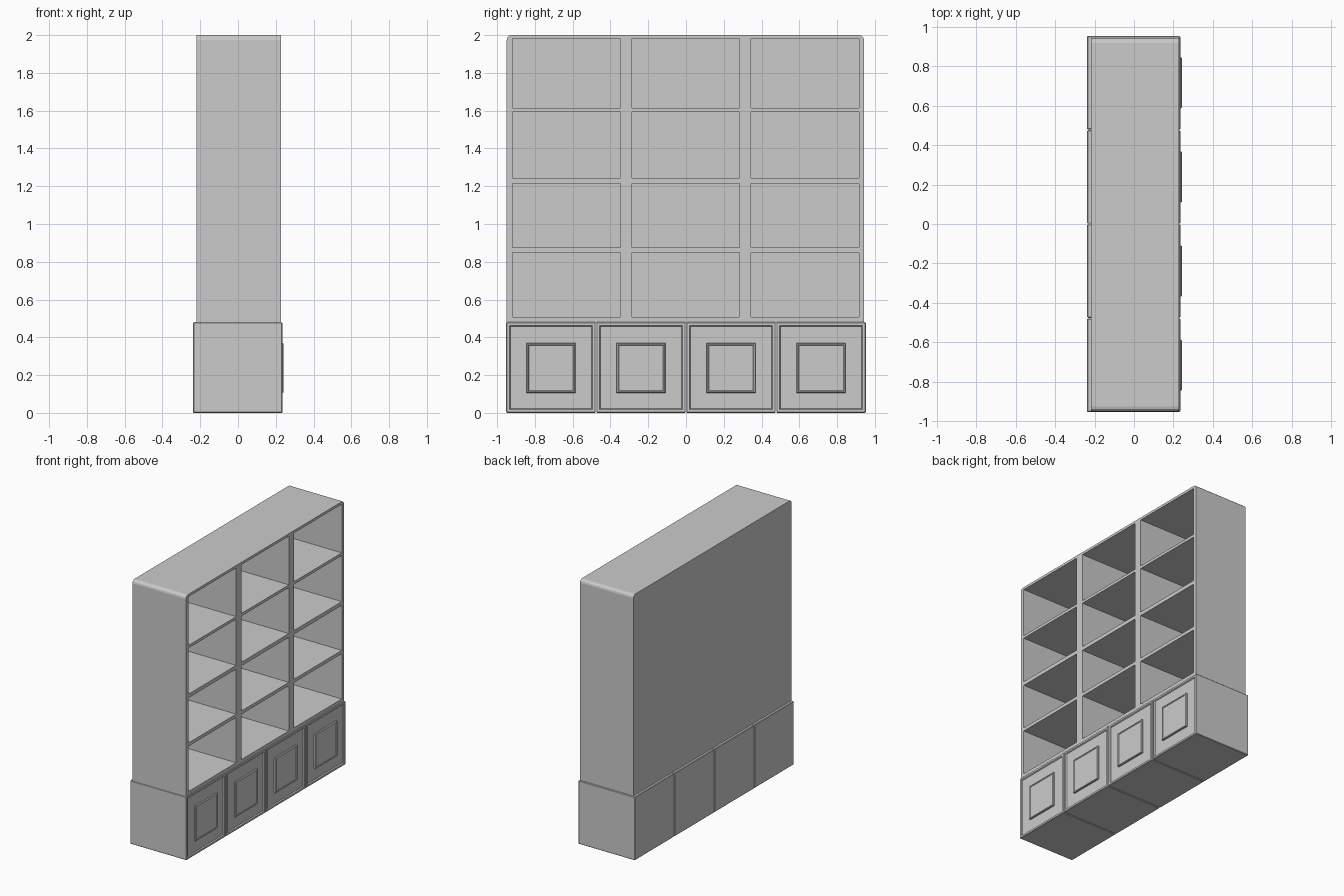
import bpy, bmesh
from mathutils import Matrix

if "Cube" in bpy.data.objects:
    bpy.data.objects.remove(bpy.data.objects["Cube"])


def add_box(bm, lo, hi):
    mid = [(a + b) / 2 for a, b in zip(lo, hi)]
    size = [b - a for a, b in zip(lo, hi)]
    m = Matrix.Translation(mid) @ Matrix.Diagonal((*size, 1))
    return bmesh.ops.create_cube(bm, size=1, matrix=m)["verts"]


def make_object(name, bm):
    bmesh.ops.recalc_face_normals(bm, faces=bm.faces[:])
    mesh = bpy.data.meshes.new(name)
    bm.to_mesh(mesh)
    bm.free()
    ob = bpy.data.objects.new(name, mesh)
    bpy.context.collection.objects.link(ob)
    return ob


# Bookcase body with rounded upper corners
bm = bmesh.new()
add_box(bm, (-0.219, -0.949, 0.475), (0.228, 0.942, 2.0))
corners = [e for e in bm.edges
           if all(v.co.z > 1.9 for v in e.verts)
           and abs(e.verts[0].co.y - e.verts[1].co.y) < 0.01]
bmesh.ops.bevel(bm, geom=corners, offset=0.025, segments=3, profile=0.5,
                affect='EDGES')
bookcase = make_object("bookcase", bm)

# Twelve shelf openings, cut from the +x side
columns = [(-0.918, -0.348), (-0.285, 0.282), (0.343, 0.916)]
rows = [(0.507, 0.849), (0.875, 1.215), (1.244, 1.592), (1.613, 1.981)]
bm = bmesh.new()
for y0, y1 in columns:
    for z0, z1 in rows:
        add_box(bm, (-0.203, y0, z0), (0.3, y1, z1))
cutter = make_object("shelf_opening_cutter", bm)
cutter.hide_render = True
cutter.hide_viewport = True
cut = bookcase.modifiers.new("openings", 'BOOLEAN')
cut.operation = 'DIFFERENCE'
cut.solver = 'EXACT'
cut.object = cutter


def inset_step(bm, face, thickness, depth):
    bmesh.ops.inset_region(bm, faces=[face], thickness=thickness,
                           use_even_offset=True)
    for v in face.verts:
        v.co.x += depth


def make_cabinet(index, y0):
    # Cabinet box with softened edges
    bm = bmesh.new()
    add_box(bm, (-0.238, y0, 0.0), (0.235, y0 + 0.473, 0.48))
    bmesh.ops.bevel(bm, geom=bm.edges[:], offset=0.004, segments=1,
                    affect='EDGES')
    # Recessed door face
    front = max(bm.faces, key=lambda f: f.calc_center_median().x)
    inset_step(bm, front, 0.013, 0)
    inset_step(bm, front, 0.005, -0.008)
    make_object(f"cabinet_{index}", bm)

    # Raised centre panel with a bordered, slightly sunken middle
    bm = bmesh.new()
    mid = y0 + 0.2365
    add_box(bm, (0.22, mid - 0.13, 0.106), (0.237, mid + 0.13, 0.37))
    front = max(bm.faces, key=lambda f: f.calc_center_median().x)
    inset_step(bm, front, 0.004, 0.005)
    inset_step(bm, front, 0.006, 0)
    inset_step(bm, front, 0.003, -0.004)
    make_object(f"door_panel_{index}", bm)


# Row of four base cabinets
for i in range(4):
    make_cabinet(i + 1, -0.952 + i * 0.477)
